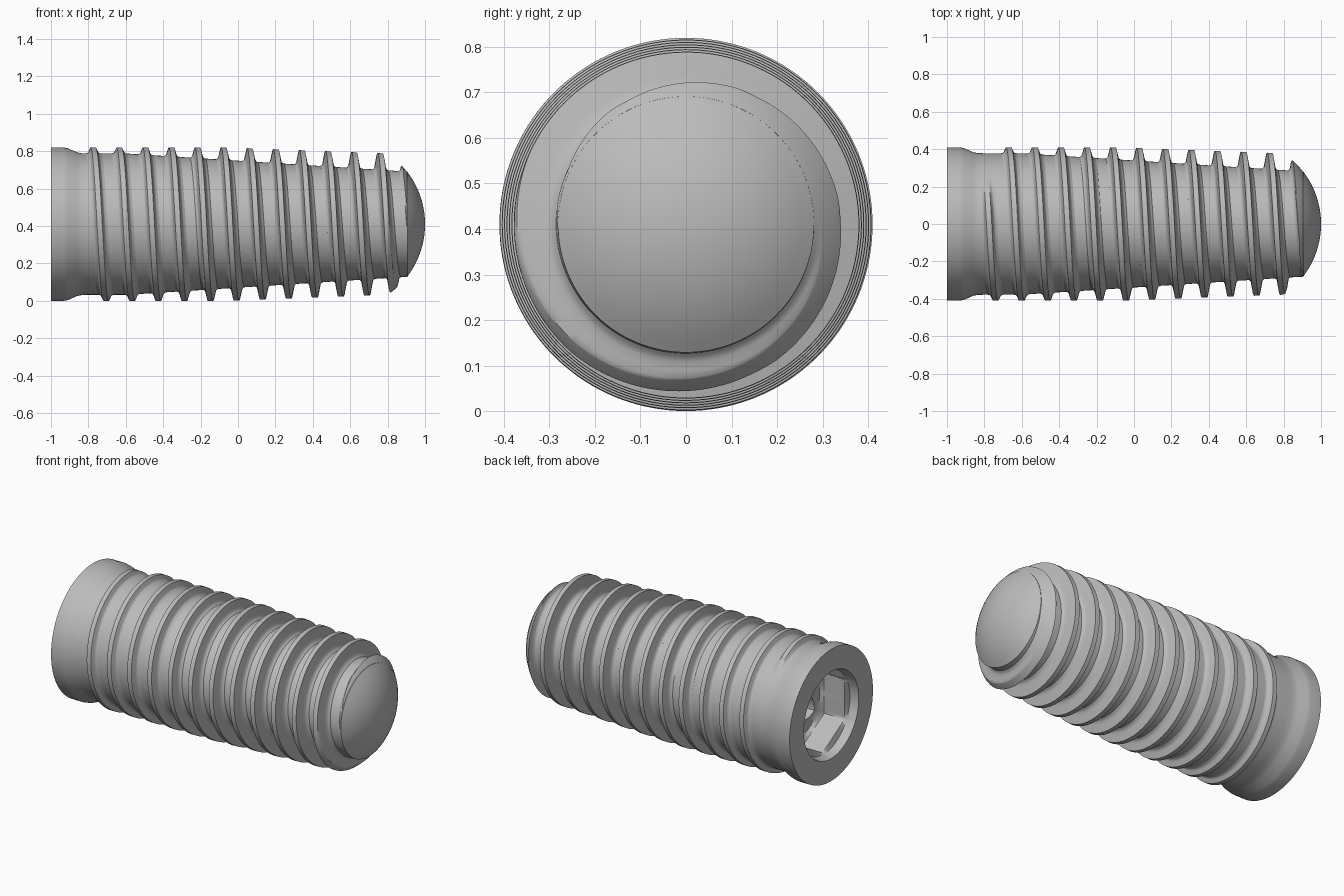
import bpy, bmesh, math

if "Cube" in bpy.data.objects:
    bpy.data.objects.remove(bpy.data.objects["Cube"], do_unlink=True)

AXIS_Z = 0.41
SEGMENTS = 144
PITCH = 0.1395
DOME_R = 0.46

metal = bpy.data.materials.new("grey metal")
metal.use_nodes = True
grey = (0.5, 0.5, 0.5, 1)
metal.diffuse_color = grey
metal.node_tree.nodes["Principled BSDF"].inputs["Base Color"].default_value = grey


def place(x, r, a):
    """Point at distance r from the long axis; a = 0 is up."""
    return (x, -r * math.sin(a), AXIS_Z + r * math.cos(a))


def core_radius(x):
    return min(0.378, 0.375 - (x + 0.55) * 0.0645)


def crest_radius(x):
    return 0.41 - max(0, x + 0.05) * 0.038


def dome_radius(x):
    d = max(0, 1 - x)
    return math.sqrt(d * (2 * DOME_R - d)) if d < DOME_R else DOME_R


def circle(a):
    return 1


def hexagon(a):
    return math.cos(math.pi / 6) / math.cos(a % (math.pi / 3) - math.pi / 6)


def star(a):
    wave = abs((a / (math.pi / 3)) % 1 - 0.5) * 2
    return 0.75 + 0.25 * wave


def skin(name, rows, close_rows, cap):
    """Join rows of points into a smooth-shaded tube."""
    bm = bmesh.new()
    grid = [[bm.verts.new(p) for p in row] for row in rows]
    for r0, r1 in zip(grid, grid[1:]):
        n = len(r0)
        for i in range(n if close_rows else n - 1):
            j = (i + 1) % n
            bm.faces.new((r0[i], r0[j], r1[j], r1[i]))
    if cap:
        bm.faces.new(grid[0])
        bm.faces.new(grid[-1])
    bmesh.ops.recalc_face_normals(bm, faces=bm.faces)
    mesh = bpy.data.meshes.new(name)
    bm.to_mesh(mesh)
    bm.free()
    mesh.materials.append(metal)
    obj = bpy.data.objects.new(name, mesh)
    bpy.context.collection.objects.link(obj)
    bpy.ops.object.select_all(action="DESELECT")
    obj.select_set(True)
    bpy.context.view_layer.objects.active = obj
    bpy.ops.object.shade_smooth_by_angle(angle=math.radians(40))
    return obj


# Drive socket: star bottom, hexagonal recess, chamfered round mouth
rings = [(-0.45, 0.17, star), (-0.78, 0.17, star), (-0.78, 0.2, circle),
         (-0.80, 0.25, hexagon), (-0.94, 0.25, hexagon),
         (-0.95, 0.255, circle), (-1, 0.27, circle)]
# Collar and neck
rings += [(-1, 0.41, circle), (-0.93, 0.41, circle), (-0.91, 0.406, circle),
          (-0.86, 0.384, circle), (-0.835, 0.379, circle)]
# Tapered core
rings += [(x, core_radius(x), circle) for x in (-0.8, -0.6, -0.2, 0.3, 0.905)]
# Domed tip
for i in range(1, 16):
    r = 0.28 * (1 - i / 15.5)
    rings.append((1 - DOME_R + math.sqrt(DOME_R ** 2 - r * r), r, circle))

angles = [2 * math.pi * i / SEGMENTS for i in range(SEGMENTS)]
skin("threaded_body", [[place(x, r * shape(a), a) for a in angles]
                       for x, r, shape in rings], True, True)

# Helical thread: filleted tooth section, trimmed by the domed tip
half = [(0.046, -0.1), (0.042, 0), (0.033, 0.05), (0.026, 0.2), (0.023, 0.4),
        (0.020, 0.6), (0.017, 0.8), (0.014, 1), (0.007, 1)]
section = [(-dx, h) for dx, h in half] + [(0, 1)] + [(dx, h) for dx, h in half[::-1]]
start = -2 * math.pi - 0.7
stop = 2 * math.pi * 11.3
steps = int((stop - start) / (2 * math.pi) * SEGMENTS)
rows = []
for i in range(steps + 1):
    a = start + (stop - start) * i / steps
    run_in = min(1, (a - start) / 0.6 + 0.02)
    row = []
    for dx, h in section:
        x = -0.635 + PITCH * a / (2 * math.pi) + dx
        core = core_radius(x)
        r = core + (crest_radius(x) - core) * h * run_in
        row.append(place(x, min(r, dome_radius(x) - 0.002), a))
    rows.append(row)
skin("helical_thread", rows, False, False)
